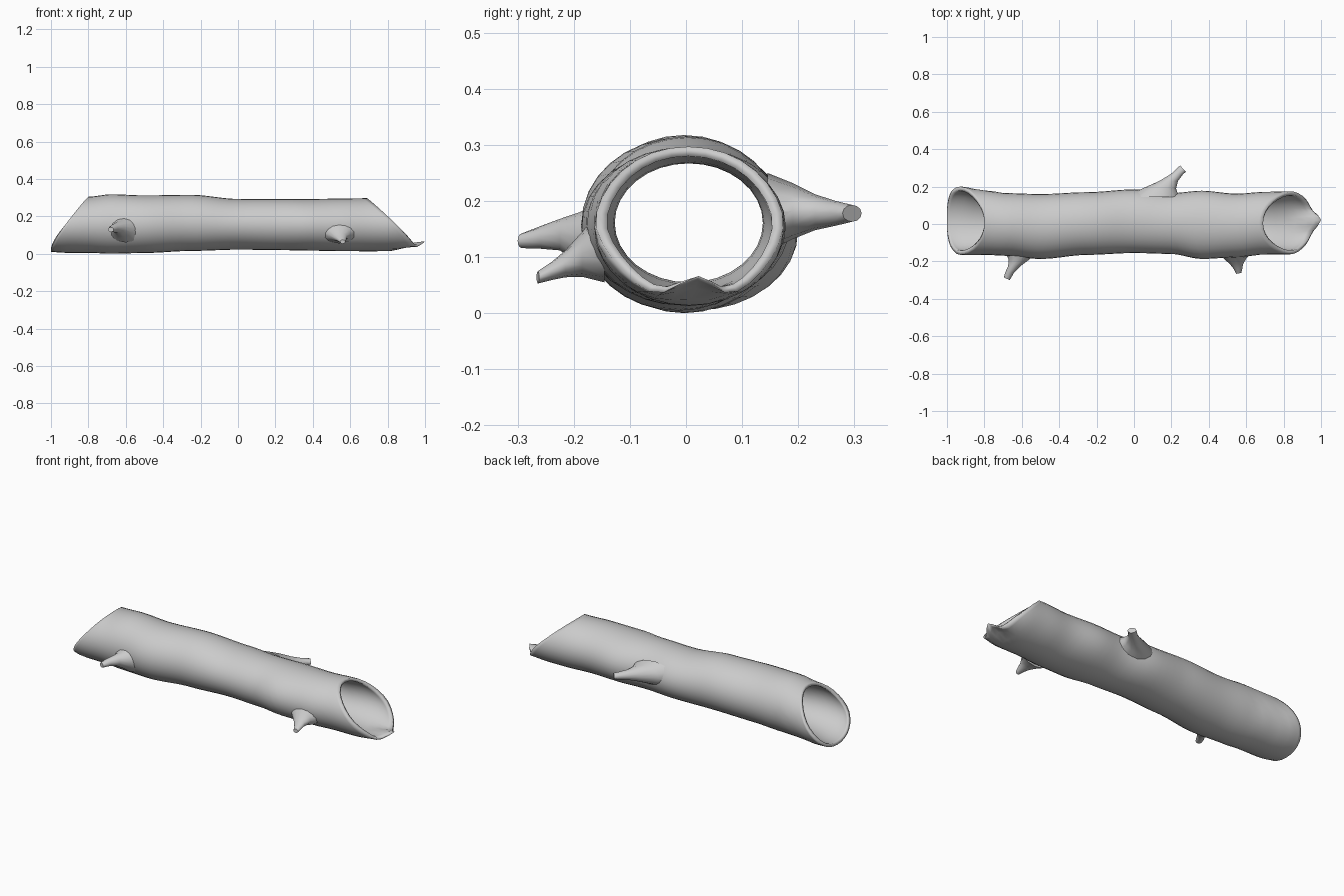
import bpy, bmesh, math
from mathutils import Vector

if "Cube" in bpy.data.objects:
    bpy.data.objects.remove(bpy.data.objects["Cube"])

SIDES = 32
# x, y min, y max, z min, z max of the bark
PROFILE = [(-1.0, -.15, .20, .010, .285), (-.93, -.165, .20, .005, .29), (-.8, -.165, .18, .005, .305),
           (-.68, -.17, .165, .0, .318), (-.5, -.187, .16, .004, .312), (-.25, -.165, .17, .015, .315),
           (0, -.155, .185, .022, .293), (.2, -.16, .165, .02, .292), (.36, -.187, .178, .017, .292),
           (.55, -.178, .162, .014, .295), (.7, -.163, .172, .013, .297), (.83, -.163, .175, .014, .29),
           (.95, -.13, .155, .016, .27), (1.0, -.13, .155, .016, .27)]


def smooth(t):
    t = min(max(t, 0), 1)
    return t * t * (3 - 2 * t)


def bark(x):
    x = min(max(x, -1), .9999)
    for a, b in zip(PROFILE, PROFILE[1:]):
        if x <= b[0]:
            k = smooth((x - a[0]) / (b[0] - a[0]))
            y0, y1, z0, z1 = [p + (q - p) * k for p, q in zip(a[1:], b[1:])]
            return (y0 + y1) / 2, (y1 - y0) / 2, (z0 + z1) / 2, (z1 - z0) / 2


def loft(name, rings, closed=False):
    bm = bmesh.new()
    loops = [[bm.verts.new(p) for p in ring] for ring in rings]
    pairs = list(zip(loops, loops[1:]))
    if closed:
        pairs.append((loops[-1], loops[0]))
    else:
        bm.faces.new(loops[0])
        bm.faces.new(loops[-1])
    for a, b in pairs:
        n = len(a)
        for i in range(n):
            j = (i + 1) % n
            bm.faces.new((a[i], a[j], b[j], b[i]))
    bmesh.ops.recalc_face_normals(bm, faces=bm.faces)
    mesh = bpy.data.meshes.new(name)
    bm.to_mesh(mesh)
    bm.free()
    obj = bpy.data.objects.new(name, mesh)
    bpy.context.collection.objects.link(obj)
    for p in mesh.polygons:
        p.use_smooth = True
    return obj


def trunk_ring(t, inner):
    pts = []
    for i in range(SIDES):
        a = 2 * math.pi * i / SIDES - math.pi / 2
        h = (math.sin(a) + 1) / 2
        # slanted cuts at both ends
        left, right = -1 + .2 * h ** 1.5, .95 - .26 * h ** 1.4
        x = left + (right - left) * t
        cy, ry, cz, rz = bark(x)
        if inner:
            k = smooth(min(t, 1 - t) / .13)
            target = (.005, .132, .161, .106)
            edge = (cy, ry * .88, cz, rz * .88)
            cy, ry, cz, rz = [e + (g - e) * k for e, g in zip(edge, target)]
        y, z = cy + ry * math.cos(a), cz + rz * math.sin(a)
        # raised splinter on the right lower lip
        off = min(i, SIDES - i) * 2 * math.pi / SIDES
        w = math.exp(-(off / .32) ** 2) * smooth((t - .93) / .07)
        pts.append((x + .05 * w, y + .01 * w, z + (.035 if inner else .05) * w))
    return pts


# hollow trunk: bark outward, then bore back again
steps = [0, .008, .02, .04, .07] + [.1 + .8 * i / 32 for i in range(33)] + [.93, .95, .97, .985, 1]
rings = [trunk_ring(t, False) for t in steps] + [trunk_ring(t, True) for t in reversed(steps)]
trunk = loft("hollow_trunk", rings, True)


def branch(name, sections):
    # each section: centre, half width along x, half height along z
    rings = []
    for k, (c, w, h) in enumerate(sections):
        c = Vector(c)
        last = k == len(sections) - 1
        d = (c - Vector(sections[k - 1][0])).normalized() if last else Vector((0, 0, 0))
        side = Vector((d.y, -d.x, 0)).normalized() if last else Vector((1, 0, 0))
        if side.x < 0:
            side = -side
        rings.append([c + side * w * math.cos(q) + Vector((0, 0, h * math.sin(q)))
                      for q in [2 * math.pi * i / 12 for i in range(12)]])
    obj = loft(name, rings)
    bpy.ops.object.select_all(action='DESELECT')
    obj.select_set(True)
    bpy.context.view_layer.objects.active = obj
    bpy.ops.object.shade_smooth_by_angle(angle=math.radians(50))


# broken branch stubs
branch("back_branch", [((.10, .145, .18), .14, .07), ((.135, .19, .182), .09, .05),
                       ((.185, .23, .18), .05, .032), ((.23, .267, .178), .033, .022),
                       ((.262, .296, .178), .023, .015)])
branch("front_left_branch", [((-.60, -.15, .13), .09, .07), ((-.615, -.19, .135), .055, .045),
                             ((-.64, -.225, .14), .033, .028), ((-.665, -.26, .135), .024, .02),
                             ((-.68, -.293, .129), .017, .013)])
branch("front_right_branch", [((.54, -.145, .125), .10, .07), ((.54, -.185, .105), .06, .04),
                              ((.548, -.215, .088), .035, .024), ((.556, -.24, .075), .023, .016),
                              ((.56, -.264, .064), .014, .011)])
